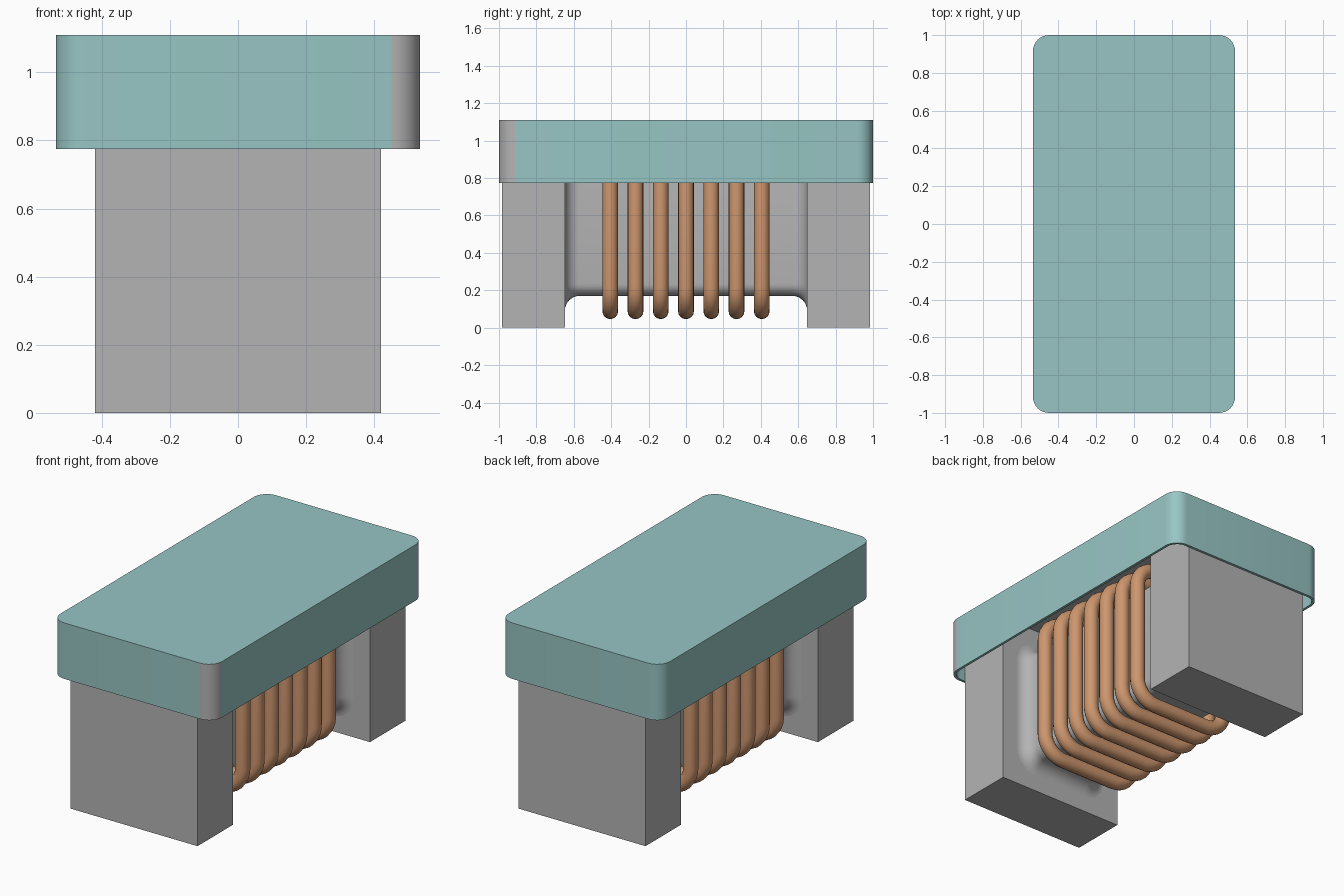
import bpy, bmesh, math
from mathutils import Vector

cube = bpy.data.objects.get("Cube")
if cube:
    bpy.data.objects.remove(cube, do_unlink=True)


def material(name, color):
    m = bpy.data.materials.new(name)
    m.use_nodes = True
    m.diffuse_color = (*color, 1)
    m.node_tree.nodes["Principled BSDF"].inputs["Base Color"].default_value = (*color, 1)
    return m


TEAL = material("pale teal", (0.31, 0.56, 0.55))
GREY = material("ferrite grey", (0.456, 0.456, 0.456))
COPPER = material("copper", (0.61, 0.305, 0.156))


def rounded_rect(half_w, half_h, r, steps=8):
    """Outline of a rounded rectangle as 2D points."""
    pts = []
    for i, (sx, sy) in enumerate([(1, 1), (-1, 1), (-1, -1), (1, -1)]):
        for k in range(steps + 1):
            a = (i + k / steps) * math.pi / 2
            pts.append((sx * (half_w - r) + r * math.cos(a),
                        sy * (half_h - r) + r * math.sin(a)))
    return pts


def loft(name, rings, mats, cap=False, closed=False):
    """Skin a list of equal-length rings of 3D points."""
    bm = bmesh.new()
    loops = [[bm.verts.new(p) for p in ring] for ring in rings]
    n = len(loops[0])
    pairs = list(zip(loops, loops[1:]))
    if closed:
        pairs.append((loops[-1], loops[0]))
    for a, b in pairs:
        for i in range(n):
            j = (i + 1) % n
            bm.faces.new((a[i], a[j], b[j], b[i]))
    if cap:
        bm.faces.new(loops[0])
        bm.faces.new(loops[-1])
    bmesh.ops.recalc_face_normals(bm, faces=bm.faces)
    mesh = bpy.data.meshes.new(name)
    bm.to_mesh(mesh)
    bm.free()
    for m in mats:
        mesh.materials.append(m)
    mesh.polygons.foreach_set("use_smooth", [True] * len(mesh.polygons))
    mesh.set_sharp_from_angle(angle=math.radians(35))
    obj = bpy.data.objects.new(name, mesh)
    bpy.context.collection.objects.link(obj)
    return obj


def flat_ring(w, d, r, z):
    return [(x, y, z) for x, y in rounded_rect(w, d, r)]


def upright_ring(w, h, r, y, z):
    return [(x, y, z + v) for x, v in rounded_rect(w, h, r)]


# Hollow cap: inner ceiling, inner rim, outer rim, top
WALL, CORNER, HALF_X = 0.015, 0.085, 0.535
rim, ceiling, top = 0.775, 1.04, 1.11
inner = (HALF_X - WALL, 1 - WALL, CORNER - WALL)
outer = (HALF_X, 1, CORNER)
cap = loft("cap", [flat_ring(*inner, ceiling), flat_ring(*inner, rim),
                   flat_ring(*outer, rim), flat_ring(*outer, top)],
           [TEAL, GREY], cap=True)
# Grey front corner strip and grey ceiling
for p in cap.data.polygons:
    c, nrm = p.center, p.normal
    corner = c.x > HALF_X - CORNER and c.y < CORNER - 1 and nrm.x > 0.01 and nrm.y < -0.01
    under = nrm.z < -0.5 and c.z > 0.9
    p.material_index = int(corner or under)

# Core end blocks
for side, name in ((-1, "front_leg"), (1, "back_leg")):
    bpy.ops.mesh.primitive_cube_add(size=1, location=(0, side * 0.815, ceiling / 2))
    leg = bpy.context.object
    leg.name = name
    leg.scale = (0.84, 0.335, ceiling)
    bpy.ops.object.transform_apply(location=False, rotation=False, scale=True)
    leg.data.materials.append(GREY)

# Core bar, flaring into fillets where it meets the blocks
MID, BAR_W, BAR_H, FILLET, END = ceiling / 2, 0.24, 0.35, 0.08, 0.648
sections = []
for k in range(9):
    a = k / 8 * math.pi / 2
    sections.append((-END + FILLET * (1 - math.cos(a)), FILLET * (1 - math.sin(a))))
sections += [(-y, d) for y, d in reversed(sections)]
loft("core_bar", [upright_ring(BAR_W + d, BAR_H + d, 0.065 + d, y, MID)
                  for y, d in sections], [GREY])

# Seven copper turns around the bar
WIRE = 0.042
for t in range(7):
    y0 = (t - 3) * 0.135
    rings = []
    for k in range(16):
        a = k / 16 * math.tau
        d = WIRE * math.cos(a)
        rings.append(upright_ring(0.315 + d, 0.432 + d, 0.13 + d,
                                  y0 + WIRE * math.sin(a), MID))
    loft(f"coil_turn_{t + 1}", rings, [COPPER], closed=True)
